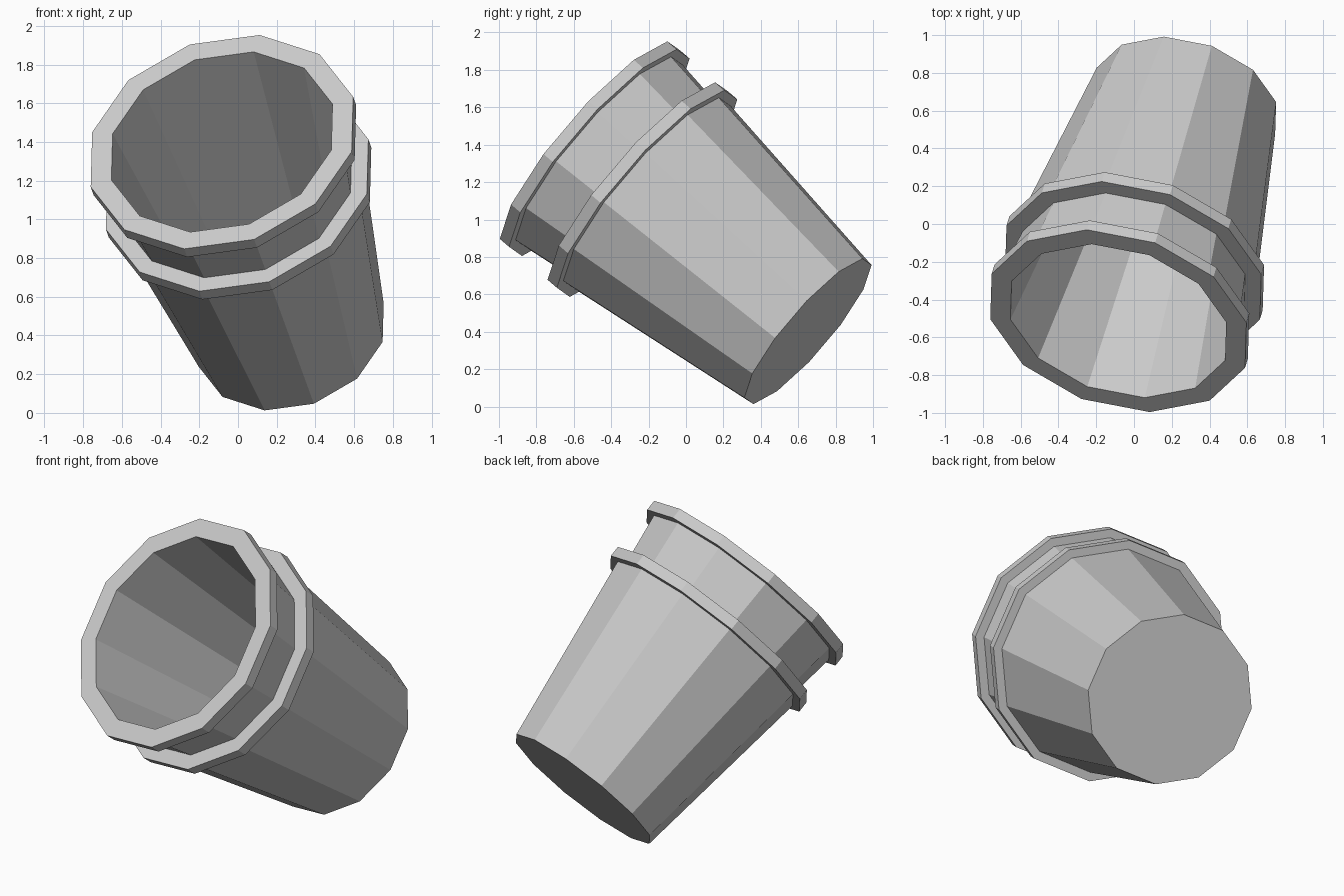
import bpy, bmesh, math
from mathutils import Vector, Matrix

if "Cube" in bpy.data.objects:
    bpy.data.objects.remove(bpy.data.objects["Cube"])

SIDES = 12

# Tilted frame: base centre, axis through the mouth, direction of one corner
base = Vector((0.275, 0.652, 0.402))
mouth = Vector((-0.083, -0.513, 1.40))
axis = (mouth - base).normalized()
corner = Vector((0.195, 0.413, 0.556))
corner = (corner - axis * corner.dot(axis)).normalized()
side = axis.cross(corner)

# Cup section as (radius, height): floor, tapered wall, rim band, inner wall
profile = [(0, 0), (0.505, 0), (0.665, 1.163), (0.717, 1.163),
           (0.717, 1.23), (0.604, 1.23), (0.45, 0.06), (0, 0.06)]


def make_cup(name, offset):
    bm = bmesh.new()
    verts = [bm.verts.new((r, 0, z)) for r, z in profile]
    edges = [bm.edges.new(pair) for pair in zip(verts, verts[1:])]
    bmesh.ops.spin(bm, geom=verts + edges, cent=(0, 0, 0), axis=(0, 0, 1),
                   angle=math.tau, steps=SIDES)
    bmesh.ops.remove_doubles(bm, verts=bm.verts, dist=1e-4)
    # merge the floor triangles into flat polygons
    bmesh.ops.dissolve_limit(bm, angle_limit=0.01, verts=bm.verts, edges=bm.edges)
    bmesh.ops.recalc_face_normals(bm, faces=bm.faces)
    mesh = bpy.data.meshes.new(name)
    bm.to_mesh(mesh)
    bm.free()
    cup = bpy.data.objects.new(name, mesh)
    bpy.context.collection.objects.link(cup)
    frame = Matrix((corner, side, axis)).transposed().to_4x4()
    cup.matrix_world = Matrix.Translation(base + axis * offset) @ frame


# Two identical cups, one stacked inside the other
make_cup("outer_cup", 0)
make_cup("inner_cup", (mouth - base).length - 1.23)
